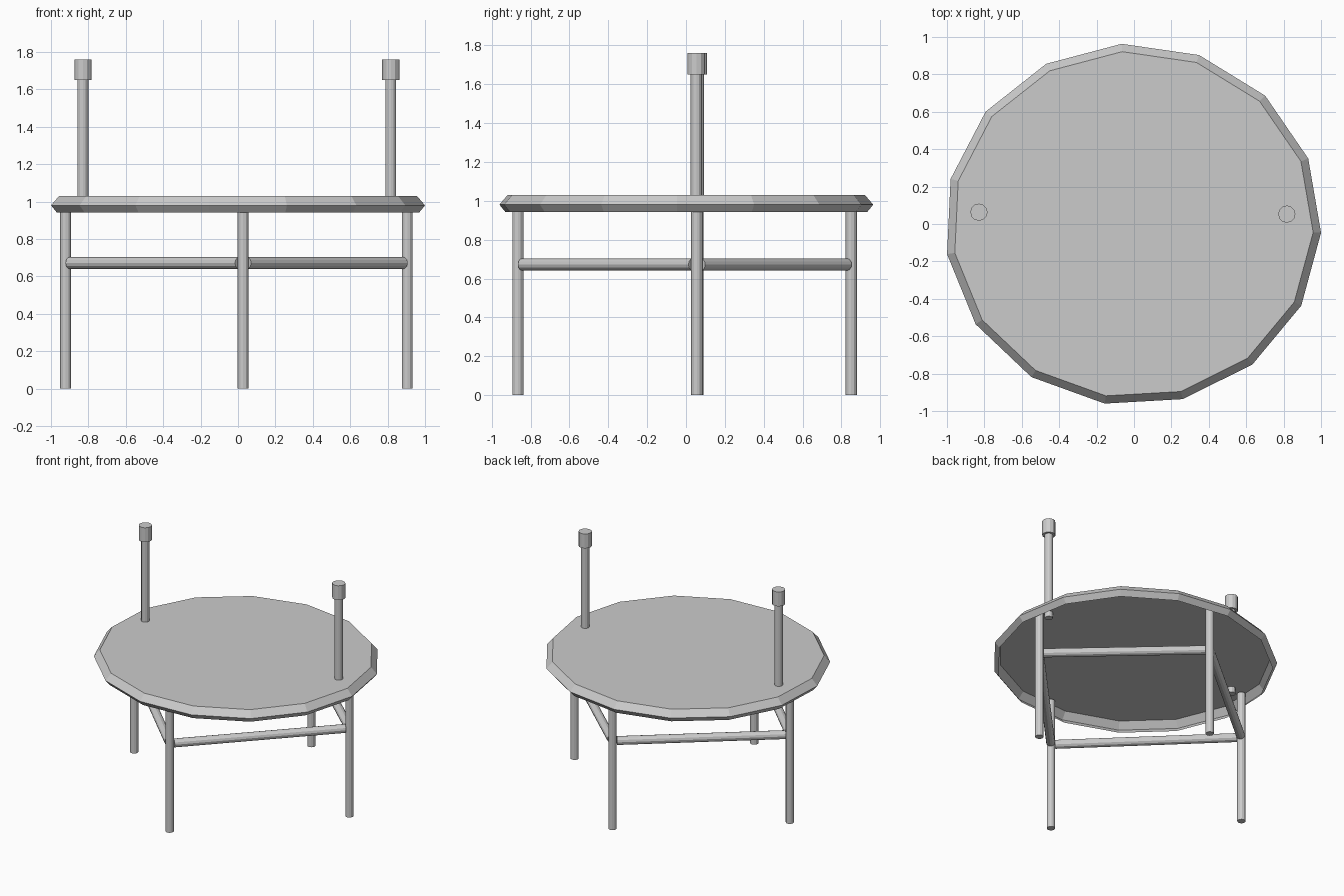
import bpy, bmesh
from math import cos, sin, radians
from mathutils import Vector

if "Cube" in bpy.data.objects:
    bpy.data.objects.remove(bpy.data.objects["Cube"])


def make_object(name, bm):
    mesh = bpy.data.meshes.new(name)
    bm.to_mesh(mesh)
    bm.free()
    ob = bpy.data.objects.new(name, mesh)
    bpy.context.collection.objects.link(ob)
    return ob


def rod(name, a, b, radius, sides=12):
    """Closed straight rod from point a to point b."""
    a, b = Vector(a), Vector(b)
    d = b - a
    bm = bmesh.new()
    bmesh.ops.create_cone(bm, cap_ends=True, segments=sides,
                          radius1=radius, radius2=radius, depth=d.length)
    ob = make_object(name, bm)
    ob.rotation_euler = d.to_track_quat('Z', 'Y').to_euler()
    ob.location = (a + b) / 2
    return ob


def lofted_shell(name, center, rx, ry, profile, sides, start=0.0):
    """Elliptical rings closed on top, open below; profile holds (inset, z)."""
    bm = bmesh.new()
    angles = [radians(start + 360 * i / sides) for i in range(sides)]
    rings = [[bm.verts.new((center[0] + (rx - inset) * cos(t),
                            center[1] + (ry - inset) * sin(t), z))
              for t in angles] for inset, z in profile]
    for low, high in zip(rings, rings[1:]):
        for i in range(sides):
            j = (i + 1) % sides
            bm.faces.new((low[i], low[j], high[j], high[i]))
    bm.faces.new(rings[-1])
    return make_object(name, bm)


# Fifteen-sided table top: bevelled shell, hollow underneath
lofted_shell("table_top", (-0.006, -0.003), 1.007, 0.968,
             [(0.032, 0.941), (0.0, 0.98), (0.042, 1.029)], 15, -2.6)

# Four legs reaching up to the underside of the top
legs = {"front": (0.027, -0.865), "right": (0.905, 0.056),
        "back": (0.027, 0.85), "left": (-0.922, 0.06)}
for side, (x, y) in legs.items():
    rod(side + "_leg", (x, y, 0), (x, y, 1.02), 0.029)

# Stretchers joining neighbouring legs in a diamond
order = list(legs)
for i, side in enumerate(order):
    other = order[(i + 1) % 4]
    a, b = Vector((*legs[side], 0.672)), Vector((*legs[other], 0.672))
    step = (b - a).normalized() * 0.03
    rod(f"{side}_{other}_stretcher", a + step, b - step, 0.031)

# Upright posts with thicker caps
for side, x, y in (("left", -0.829, 0.063), ("right", 0.817, 0.053)):
    rod(side + "_post", (x, y, 0.985), (x, y, 1.66), 0.029)
    rod(side + "_post_cap", (x, y, 1.65), (x, y, 1.76), 0.046)
